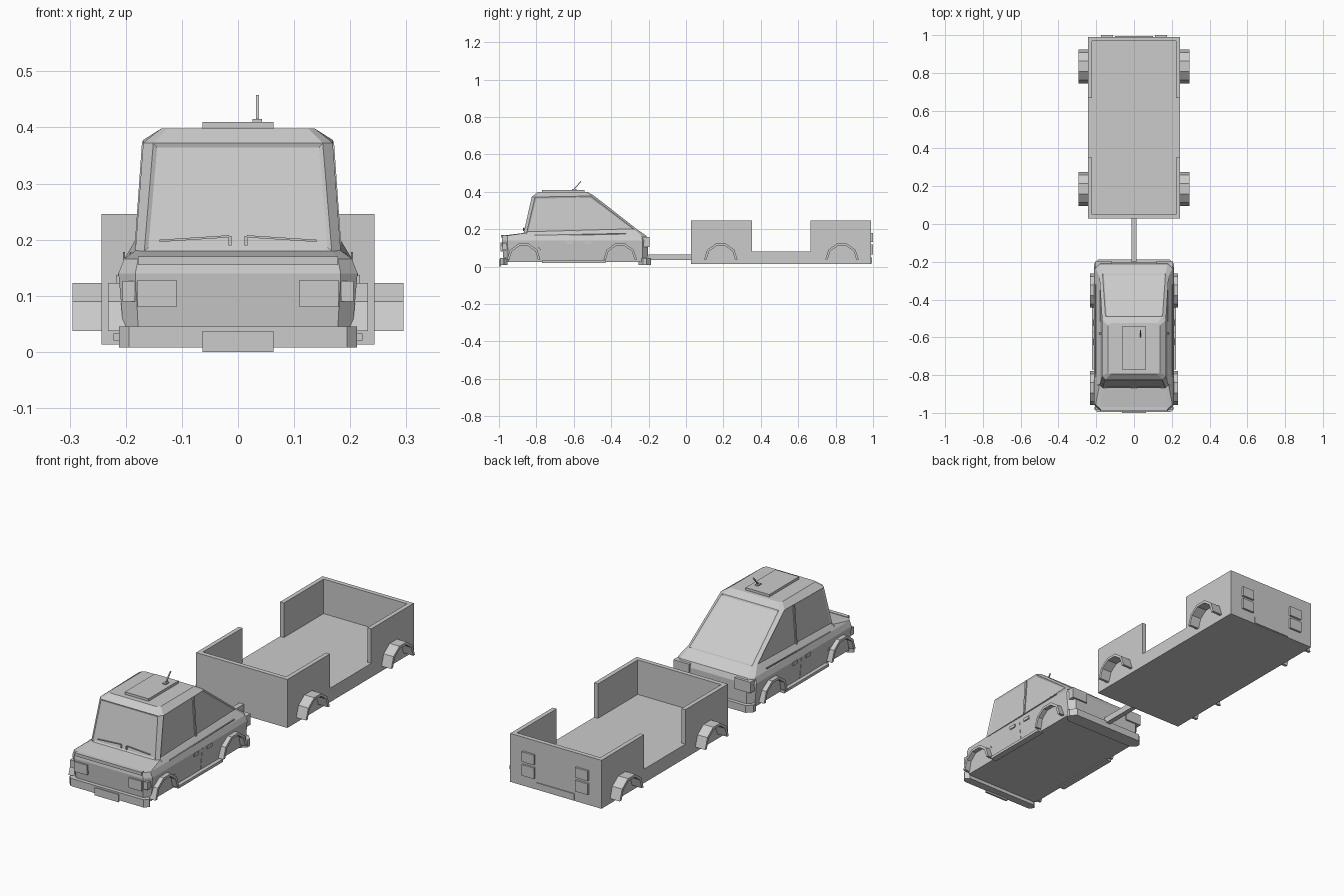
import bpy, bmesh, math
from mathutils import Vector

if "Cube" in bpy.data.objects:
    bpy.data.objects.remove(bpy.data.objects["Cube"])


def finish(name, bm):
    bmesh.ops.recalc_face_normals(bm, faces=bm.faces)
    me = bpy.data.meshes.new(name)
    bm.to_mesh(me)
    bm.free()
    ob = bpy.data.objects.new(name, me)
    bpy.context.collection.objects.link(ob)
    return ob


def box(name, x, y, z):
    """Box from (low, high) ranges."""
    bm = bmesh.new()
    bmesh.ops.create_cube(bm, size=1)
    for v in bm.verts:
        v.co = [r[0] if c < 0 else r[1] for c, r in zip(v.co, (x, y, z))]
    return finish(name, bm)


def bar(name, a, b, w):
    """Thin square rod between two points."""
    bm = bmesh.new()
    a, b = Vector(a), Vector(b)
    bmesh.ops.create_cube(bm, size=1)
    q = (b - a).to_track_quat('Z', 'Y')
    for v in bm.verts:
        v.co = (a + b) / 2 + q @ Vector((v.co.x * w, v.co.y * w, v.co.z * (b - a).length))
    return finish(name, bm)


def ring(hw, yf, zf, yb, zb, c):
    """Eight-sided outline with cut corners, sloping from front to back."""
    pts = [(-hw + c, yf), (hw - c, yf), (hw, yf + c), (hw, yb - c),
           (hw - c, yb), (c - hw, yb), (-hw, yb - c), (-hw, yf + c)]
    return [(x, y, zf + (zb - zf) * (y - yf) / (yb - yf)) for x, y in pts]


def loft(name, rings, window_level=None):
    bm = bmesh.new()
    vs = [[bm.verts.new(p) for p in r] for r in rings]
    panes = []
    for k in range(len(vs) - 1):
        for i in range(8):
            j = (i + 1) % 8
            f = bm.faces.new((vs[k][i], vs[k][j], vs[k + 1][j], vs[k + 1][i]))
            if k == window_level and i % 2 == 0:
                panes.append(f)
    bm.faces.new(vs[0][::-1])
    bm.faces.new(vs[-1])
    bmesh.ops.recalc_face_normals(bm, faces=bm.faces)
    if panes:
        bmesh.ops.inset_individual(bm, faces=panes, thickness=0.01, depth=-0.004)
    return finish(name, bm)


def arch(name, side, yc, x0, x1, ro=0.09, ri=0.077, zc=0.037, n=5):
    """Half-ring wheel arch made of n flat segments."""
    bm = bmesh.new()
    secs = []
    for i in range(n + 1):
        a = math.pi * i / n
        secs.append([bm.verts.new((side * x, yc + r * math.cos(a), zc + r * math.sin(a)))
                     for x, r in ((x0, ri), (x1, ri), (x1, ro), (x0, ro))])
    for s, t in zip(secs, secs[1:]):
        for i in range(4):
            j = (i + 1) % 4
            bm.faces.new((s[i], s[j], t[j], t[i]))
    bm.faces.new(secs[0])
    bm.faces.new(secs[-1])
    return finish(name, bm)


# Car shell: sills, shoulder, hood/deck, window band, roof
loft("car_body", [
    ring(0.203, -0.975, 0.025, -0.205, 0.025, 0.026),
    ring(0.213, -0.985, 0.14, -0.203, 0.14, 0.03),
    ring(0.203, -0.98, 0.166, -0.212, 0.165, 0.025),
    ring(0.183, -0.868, 0.18, -0.262, 0.2, 0.016),
    ring(0.169, -0.825, 0.372, -0.49, 0.378, 0.018),
    ring(0.137, -0.795, 0.398, -0.525, 0.398, 0.012),
], window_level=3)

# Bumpers and number plate
loft("front_bumper", [ring(0.212, -0.995, z, -0.955, z, 0.018) for z in (0.008, 0.045)])
loft("rear_bumper", [ring(0.212, -0.255, z, -0.187, z, 0.025) for z in (0.01, 0.045)])
box("front_plate", (-0.063, 0.063), (-1.0, -0.99), (0.0, 0.037))
box("hood_lip", (-0.178, 0.178), (-0.989, -0.97), (0.155, 0.17))

# Roof hatch and antenna
box("roof_hatch", (-0.063, 0.063), (-0.77, -0.543), (0.395, 0.41))
box("antenna_base", (0.026, 0.043), (-0.61, -0.585), (0.408, 0.415))
bar("antenna", (0.035, -0.6, 0.412), (0.035, -0.562, 0.456), 0.005)

# Paired car details
for s in (-1, 1):
    for yc in (-0.868, -0.352):
        arch("car_wheel_arch", s, yc, 0.196, 0.232)
    X = lambda a, b: tuple(sorted((s * a, s * b)))
    box("headlight", X(0.11, 0.179), (-0.991, -0.97), (0.08, 0.128))
    box("corner_lamp", X(0.184, 0.206), (-0.982, -0.955), (0.09, 0.126))
    box("tail_light", X(0.12, 0.205), (-0.24, -0.196), (0.105, 0.158))
    box("side_sill", X(0.19, 0.222), (-0.77, -0.43), (0.02, 0.033))
    for y in (-0.64, -0.54):
        box("door_handle", X(0.2, 0.217), (y, y + 0.035), (0.122, 0.137))
    bar("door_seam", (s * 0.204, -0.575, 0.035), (s * 0.212, -0.575, 0.14), 0.004)
    bar("front_door_seam", (s * 0.19, -0.855, 0.177), (s * 0.211, -0.78, 0.09), 0.004)
    bar("belt_line", (s * 0.203, -0.81, 0.166), (s * 0.203, -0.32, 0.176), 0.004)
    bar("window_pillar", (s * 0.179, -0.58, 0.19), (s * 0.166, -0.58, 0.375), 0.01)
    bar("wiper", (s * 0.016, -0.866, 0.206), (s * 0.14, -0.866, 0.198), 0.004)
    bar("wiper_pivot", (s * 0.014, -0.868, 0.207), (s * 0.014, -0.868, 0.19), 0.005)

# Tow bar
box("tow_bar", (-0.012, 0.012), (-0.2, 0.04), (0.035, 0.066))

# Trailer: floor, end walls and corner side walls
box("trailer_floor", (-0.243, 0.243), (0.028, 0.99), (0.013, 0.08))


def end_wall(name, y0, y1, inner, outer):
    """U-shaped wall: outer face at y0, sides running to y1."""
    d = math.copysign(0.022, y1 - y0)
    plan = [(-outer, y0), (outer, y0), (outer, y1), (inner, y1),
            (inner, y0 + d), (-inner, y0 + d), (-inner, y1), (-outer, y1)]
    bm = bmesh.new()
    f = bm.faces.new([bm.verts.new((x, y, 0.08)) for x, y in plan])
    ext = bmesh.ops.extrude_face_region(bm, geom=[f])
    up = [g for g in ext["geom"] if isinstance(g, bmesh.types.BMVert)]
    bmesh.ops.translate(bm, verts=up, vec=(0, 0, 0.166))
    return finish(name, bm)


end_wall("trailer_front_wall", 0.028, 0.352, 0.222, 0.243)
end_wall("trailer_rear_wall", 0.99, 0.666, 0.222, 0.243)
box("trailer_plate", (-0.1, 0.1), (0.985, 0.994), (0.016, 0.048))
for s in (-1, 1):
    for yc in (0.186, 0.834):
        arch("trailer_wheel_arch", s, yc, 0.235, 0.295)
    for z0, z1 in ((0.065, 0.118), (0.132, 0.18)):
        box("trailer_light", tuple(sorted((s * 0.11, s * 0.176))), (0.985, 1.0), (z0, z1))
